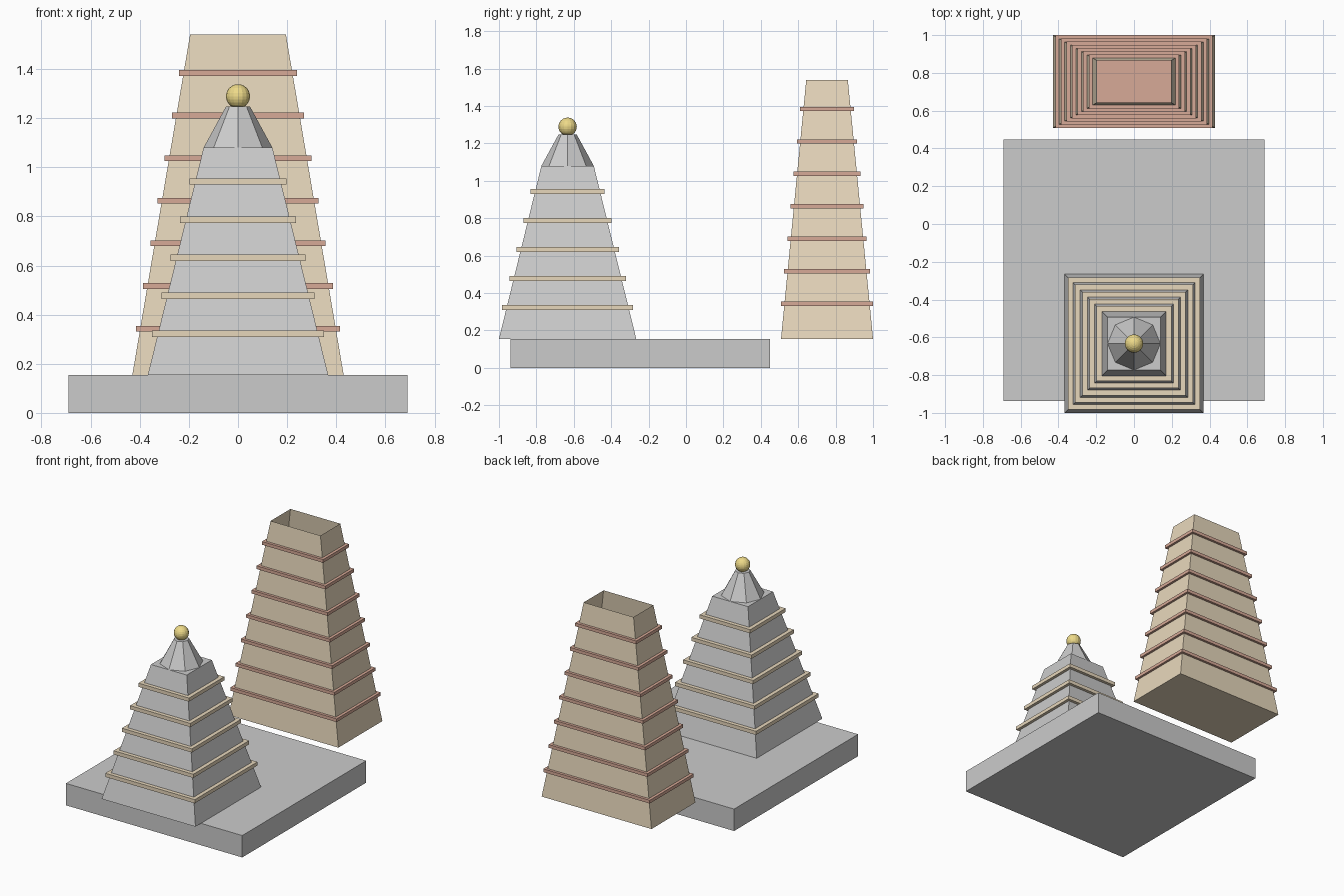
import bpy, bmesh

if "Cube" in bpy.data.objects:
    bpy.data.objects.remove(bpy.data.objects["Cube"])

def material(name, rgb):
    m = bpy.data.materials.new(name)
    m.diffuse_color = (*rgb, 1)
    m.use_nodes = True
    m.node_tree.nodes["Principled BSDF"].inputs["Base Color"].default_value = m.diffuse_color
    return m

SAND = material("sandstone", (0.80, 0.68, 0.50))
RED = material("red_stone", (0.68, 0.40, 0.31))
GOLD = material("gold", (0.85, 0.70, 0.25))

def frustum(name, y, z0, z1, low, high, mat=None, open_top=False):
    """Four-sided tapered block; low and high are (half x, half y)."""
    bm = bmesh.new()
    rings = [[bm.verts.new((sx * h[0], y + sy * h[1], z))
              for sx, sy in ((-1, -1), (1, -1), (1, 1), (-1, 1))]
             for h, z in ((low, z0), (high, z1))]
    a, b = rings
    bm.faces.new(a[::-1])
    if not open_top:
        bm.faces.new(b)
    for i in range(4):
        j = (i + 1) % 4
        bm.faces.new((a[i], a[j], b[j], b[i]))
    me = bpy.data.meshes.new(name)
    bm.to_mesh(me)
    bm.free()
    ob = bpy.data.objects.new(name, me)
    bpy.context.collection.objects.link(ob)
    if mat:
        me.materials.append(mat)
    return ob

def tower(name, y, z0, z1, low, high, bands, first, step, thick, lip,
          mat, band_mat, open_top):
    """Tapered tower with evenly spaced projecting slabs."""
    frustum(name, y, z0, z1, low, high, mat, open_top)
    for i in range(bands):
        z = first + i * step
        t = (z - z0) / (z1 - z0)
        half = [l + (h - l) * t + lip for l, h in zip(low, high)]
        frustum(f"{name}_band_{i + 1}", y, z - thick / 2, z + thick / 2,
                half, half, band_mat)

# Platform
frustum("platform", -0.245, 0, 0.155, (0.69, 0.693), (0.69, 0.693))

# Square shrine tower
SY = -0.633
tower("shrine_tower", SY, 0.155, 1.08, (0.367, 0.367), (0.14, 0.14),
      5, 0.322, 0.155, 0.026, 0.024, None, SAND, False)

# Eight-sided cap and gold finial
bpy.ops.mesh.primitive_cone_add(vertices=8, radius1=0.14, radius2=0.049,
                                depth=0.167, location=(0, SY, 1.1635))
bpy.context.object.name = "shrine_cap"
bpy.ops.mesh.primitive_uv_sphere_add(segments=16, ring_count=12, radius=0.049,
                                     location=(0, SY, 1.289))
finial = bpy.context.object
finial.name = "finial"
finial.data.materials.append(GOLD)

# Rectangular gate tower, open at the top down to the highest slab
tower("gate_tower", 0.754, 0.155, 1.54, (0.43, 0.246), (0.195, 0.111),
      7, 0.343, 0.1735, 0.023, 0.018, SAND, RED, True)
